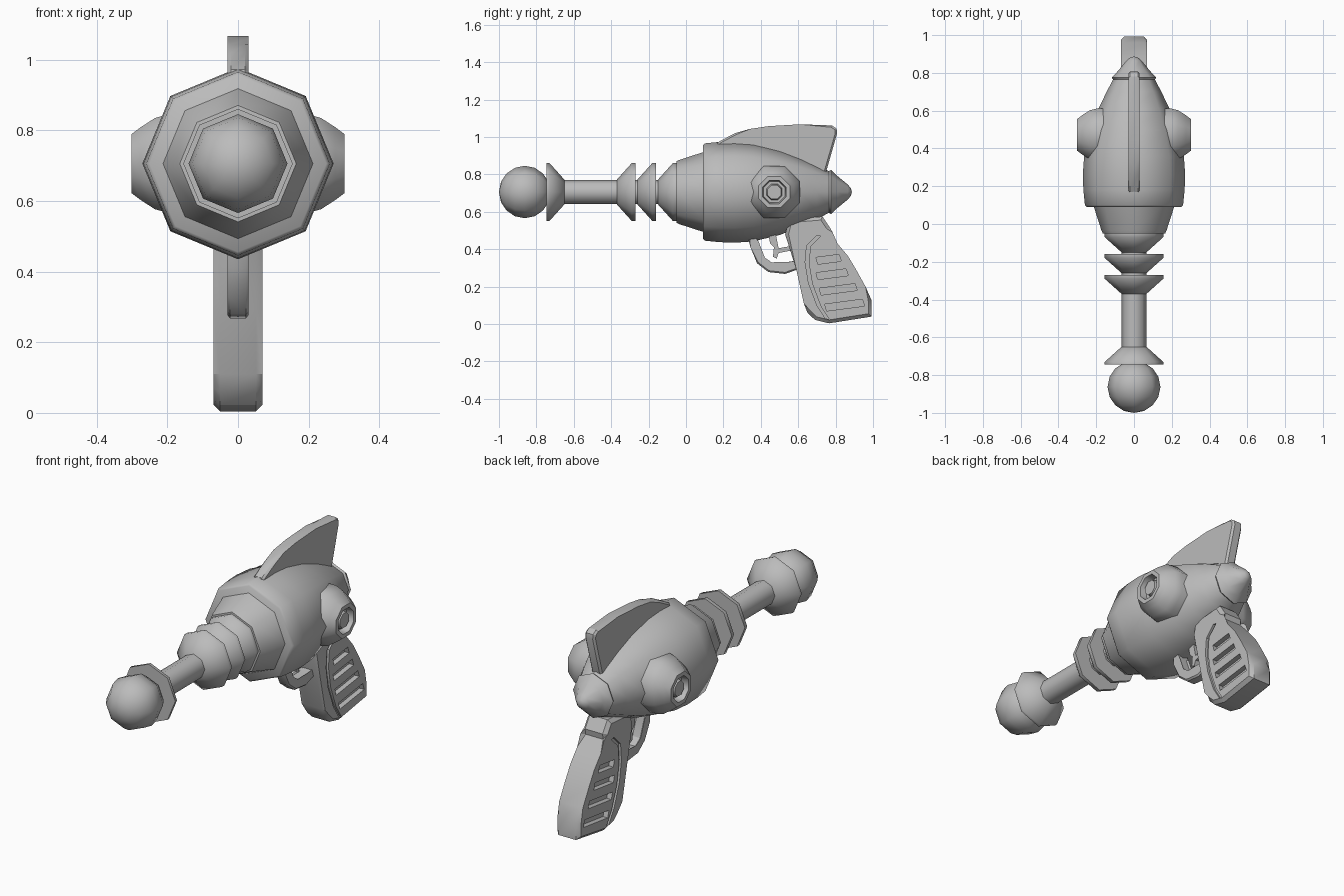
import bpy, bmesh, math

old = bpy.data.objects.get("Cube")
if old:
    bpy.data.objects.remove(old, do_unlink=True)

grey = bpy.data.materials.new("plain grey")
grey.use_nodes = True
grey.diffuse_color = (0.5, 0.5, 0.5, 1)
grey.node_tree.nodes["Principled BSDF"].inputs["Base Color"].default_value = (0.5, 0.5, 0.5, 1)

AXIS_Z = 0.706
SIDES = 8


def finish(name, bm, angle):
    bmesh.ops.recalc_face_normals(bm, faces=bm.faces)
    mesh = bpy.data.meshes.new(name)
    bm.to_mesh(mesh)
    bm.free()
    mesh.materials.append(grey)
    obj = bpy.data.objects.new(name, mesh)
    bpy.context.collection.objects.link(obj)
    shade(obj, angle)
    return obj


def shade(obj, angle):
    bpy.ops.object.select_all(action="DESELECT")
    obj.select_set(True)
    bpy.context.view_layer.objects.active = obj
    bpy.ops.object.shade_smooth_by_angle(angle=math.radians(angle))


def lathe(name, profile, place, turn=0.0, angle=50):
    """Eight-sided turned part; profile is (distance along axis, radius)."""
    bm = bmesh.new()
    rings = []
    for d, r in profile:
        if r == 0:
            rings.append([bm.verts.new(place(d, 0, 0))] * SIDES)
        else:
            angles = [(k + turn) * math.tau / SIDES for k in range(SIDES)]
            rings.append([bm.verts.new(place(d, r * math.sin(a), r * math.cos(a))) for a in angles])
    for lower, upper in zip(rings, rings[1:]):
        for k in range(SIDES):
            n = (k + 1) % SIDES
            corners = list(dict.fromkeys([lower[k], lower[n], upper[n], upper[k]]))
            if len(corners) > 2:
                bm.faces.new(corners)
    for ring in (rings[0], rings[-1]):
        if ring[0] != ring[1]:
            bm.faces.new(ring)
    return finish(name, bm, angle)


def add_prism(bm, outline, x0, x1):
    a = [bm.verts.new((x0, y, z)) for y, z in outline]
    b = [bm.verts.new((x1, y, z)) for y, z in outline]
    bm.faces.new(a)
    bm.faces.new(b[::-1])
    for k in range(len(a)):
        n = (k + 1) % len(a)
        bm.faces.new((a[k], b[k], b[n], a[n]))


def plate(name, outline, half, bevel=0.0):
    """Side outline in (y, z) given thickness across x, with chamfered rims."""
    bm = bmesh.new()
    add_prism(bm, outline, -half, half)
    if bevel:
        rims = [e for e in bm.edges if abs(e.verts[0].co.x - e.verts[1].co.x) < 1e-6]
        bmesh.ops.bevel(bm, geom=rims, offset=bevel, segments=1, affect="EDGES")
    return finish(name, bm, 30)


def along_y(d, u, v):
    return (u, d, AXIS_Z + v)


# Muzzle ball and the flared ring behind it
ball = [(-0.862 - 0.138 * math.cos(math.pi * k / 8), 0.14 * math.sin(math.pi * k / 8))
        for k in range(1, 8)]
lathe("muzzle_ball", [(-1.0, 0)] + ball + [(-0.72, 0)], along_y)
lathe("muzzle_ring", [(-0.745, 0), (-0.745, 0.155), (-0.73, 0.155), (-0.65, 0.066), (-0.65, 0)], along_y)

# Barrel and cooling fins
lathe("barrel", [(-0.74, 0.065), (0.0, 0.065)], along_y)
for i, y in enumerate((-0.37, -0.26, -0.15)):
    lathe(f"cooling_fin_{i + 1}",
          [(y, 0), (y, 0.066), (y + 0.08, 0.155), (y + 0.1, 0.155), (y + 0.1, 0)], along_y)

# Body: front collar, swollen hull and tail cone
lathe("front_collar", [(-0.06, 0), (-0.05, 0.165), (-0.035, 0.172), (0.095, 0.214), (0.12, 0)], along_y)
lathe("hull", [(0.09, 0), (0.09, 0.25), (0.1, 0.26), (0.18, 0.268), (0.26, 0.271), (0.36, 0.264),
               (0.5, 0.23), (0.61, 0.188), (0.7, 0.145), (0.77, 0.108), (0.77, 0)], along_y)
lathe("tail_cone", [(0.75, 0), (0.76, 0.108), (0.775, 0.118), (0.81, 0.085), (0.865, 0.04),
                    (0.882, 0.02), (0.887, 0)], along_y)

# Side pods with a recessed dial and button
pod = [(0.12, 0.15), (0.2, 0.15), (0.235, 0.14), (0.275, 0.112), (0.302, 0.09), (0.302, 0.068),
       (0.265, 0.062), (0.265, 0.046), (0.292, 0.04), (0.292, 0)]
for side, s in (("left", 1), ("right", -1)):
    lathe(f"{side}_pod", pod, lambda d, u, v, s=s: (s * d, 0.472 + u, AXIS_Z + v), 0.5)

# Top fin
plate("top_fin", [(0.16, 0.93), (0.17, 0.972), (0.26, 1.02), (0.34, 1.043), (0.44, 1.058), (0.61, 1.068),
                  (0.78, 1.062), (0.805, 1.045), (0.808, 1.02), (0.745, 0.8), (0.5, 0.85)], 0.03, 0.01)

# Trigger guard and trigger
plate("trigger_guard", [(0.33, 0.47), (0.345, 0.41), (0.38, 0.325), (0.44, 0.278), (0.53, 0.268),
                        (0.62, 0.3), (0.62, 0.345), (0.55, 0.325), (0.455, 0.322), (0.415, 0.35),
                        (0.38, 0.44), (0.38, 0.47)], 0.03, 0.008)
plate("trigger", [(0.44, 0.48), (0.45, 0.43), (0.47, 0.41), (0.465, 0.36), (0.485, 0.35),
                  (0.495, 0.38), (0.6, 0.4), (0.6, 0.425), (0.495, 0.405), (0.48, 0.48)], 0.014)

# Grip
grip = plate("grip", [(0.53, 0.48), (0.55, 0.56), (0.73, 0.575), (0.77, 0.515), (0.765, 0.485),
                      (0.81, 0.43), (0.865, 0.365), (0.91, 0.29), (0.96, 0.2), (0.993, 0.125),
                      (0.993, 0.04), (0.765, 0.004), (0.69, 0.022), (0.65, 0.06), (0.63, 0.11),
                      (0.59, 0.29)], 0.069, 0.018)

# Panel groove and slots cut into both sides of the grip
groove = [(0.70, 0.475), (0.645, 0.42), (0.637, 0.33), (0.655, 0.22), (0.70, 0.1), (0.745, 0.03)]
slots = [(0.705, 0.83, 0.32), (0.705, 0.868, 0.238), (0.722, 0.915, 0.155), (0.752, 0.955, 0.07)]
cut = bmesh.new()
for s in (1, -1):
    add_prism(cut, groove + [(y + 0.02, z - 0.004) for y, z in groove[::-1]], s * 0.056, s * 0.1)
    for y0, y1, z in slots:
        rise = 0.13 * (y1 - y0)
        add_prism(cut, [(y0, z), (y1, z + rise), (y1 - 0.012, z + rise + 0.036), (y0 - 0.01, z + 0.036)],
                  s * 0.042, s * 0.1)
cutter = finish("grip_cutter", cut, 30)
cutter.hide_render = True
carve = grip.modifiers.new("carve", "BOOLEAN")
carve.operation = "DIFFERENCE"
carve.solver = "EXACT"
carve.object = cutter
bpy.ops.object.select_all(action="DESELECT")
grip.select_set(True)
bpy.context.view_layer.objects.active = grip
while grip.modifiers[0] != carve:
    bpy.ops.object.modifier_move_up(modifier="carve")
bpy.ops.object.modifier_apply(modifier="carve")
bpy.data.objects.remove(cutter, do_unlink=True)
shade(grip, 30)
